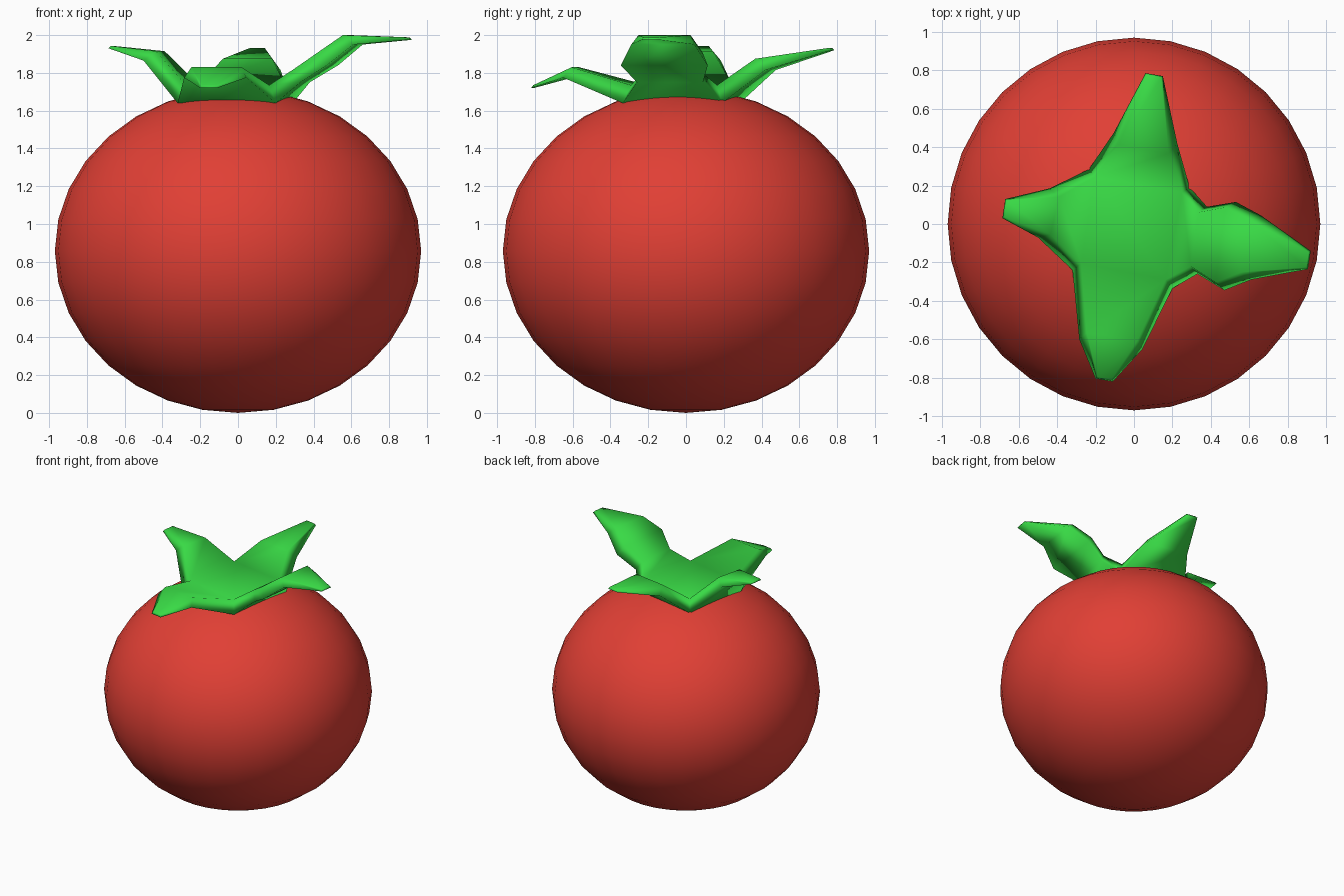
import bpy, bmesh
from mathutils import Vector

if "Cube" in bpy.data.objects:
    bpy.data.objects.remove(bpy.data.objects["Cube"])


def finish(obj, name, color):
    obj.name = name
    mat = bpy.data.materials.new(name + "_color")
    mat.diffuse_color = color
    mat.use_nodes = True
    mat.node_tree.nodes["Principled BSDF"].inputs["Base Color"].default_value = mat.diffuse_color
    obj.data.materials.append(mat)
    for p in obj.data.polygons:
        p.use_smooth = True


# Fruit body: slightly squashed ball
bpy.ops.mesh.primitive_uv_sphere_add(segments=32, ring_count=16, radius=1, location=(0, 0, 0.857))
body = bpy.context.object
body.scale = (0.97, 0.97, 0.857)
finish(body, "tomato_body", (0.75, 0.05, 0.035, 1))

# Leafy top: a flat square hub with four leaves extruded from its sides
bm = bmesh.new()
low = [(0.20, -0.335), (0.29, 0.19), (-0.235, 0.285), (-0.32, -0.24)]
top = [(0.165, -0.29), (0.25, 0.165), (-0.205, 0.245), (-0.275, -0.205)]
hub_low = [bm.verts.new((x, y, 1.64)) for x, y in low]
hub_top = [bm.verts.new((x, y, 1.735)) for x, y in top]
bm.faces.new(hub_top)
bm.faces.new(hub_low[::-1])

# Each section: lower edge ends (x, y), height, thickness, pull back to hub
leaves = [
    [((0.33, -0.26), (0.38, 0.09), 1.75, 0.07, 0.04),       # right
     ((0.47, -0.345), (0.53, 0.115), 1.84, 0.07, 0.05),
     ((0.61, -0.29), (0.66, 0.045), 1.95, 0.05, 0.06),
     ((0.905, -0.235), (0.92, -0.14), 1.975, 0.013, 0.01)],
    [((0.225, 0.42), (-0.105, 0.475), 1.815, 0.06, 0.06),   # back
     ((0.15, 0.77), (0.06, 0.785), 1.92, 0.013, 0.01)],
    [((-0.44, 0.185), (-0.50, -0.07), 1.865, 0.05, 0.06),   # left
     ((-0.67, 0.13), (-0.685, 0.03), 1.93, 0.013, 0.01)],
    [((-0.285, -0.60), (0.045, -0.65), 1.775, 0.055, 0.04), # front
     ((-0.20, -0.805), (-0.11, -0.82), 1.72, 0.015, 0.01)],
]
for i, sections in enumerate(leaves):
    j = (i + 1) % 4
    ring = [hub_low[i], hub_low[j], hub_top[j], hub_top[i]]
    for a, b, z, thick, back in sections:
        a, b = Vector((*a, z)), Vector((*b, z))
        across = (b - a).normalized()
        out = across.cross(Vector((0, 0, 1)))
        lift = Vector((0, 0, thick)) - out * back
        side = across * min(0.035, thick * 0.6)
        new = [bm.verts.new(p) for p in (a, b, b + lift - side, a + lift + side)]
        for k in range(4):
            m = (k + 1) % 4
            bm.faces.new((ring[k], ring[m], new[m], new[k]))
        ring = new
    bm.faces.new(ring)

bmesh.ops.recalc_face_normals(bm, faces=bm.faces)
mesh = bpy.data.meshes.new("leafy_top")
bm.to_mesh(mesh)
bm.free()
leafy = bpy.data.objects.new("leafy_top", mesh)
bpy.context.collection.objects.link(leafy)
finish(leafy, "leafy_top", (0.04, 0.7, 0.06, 1))
